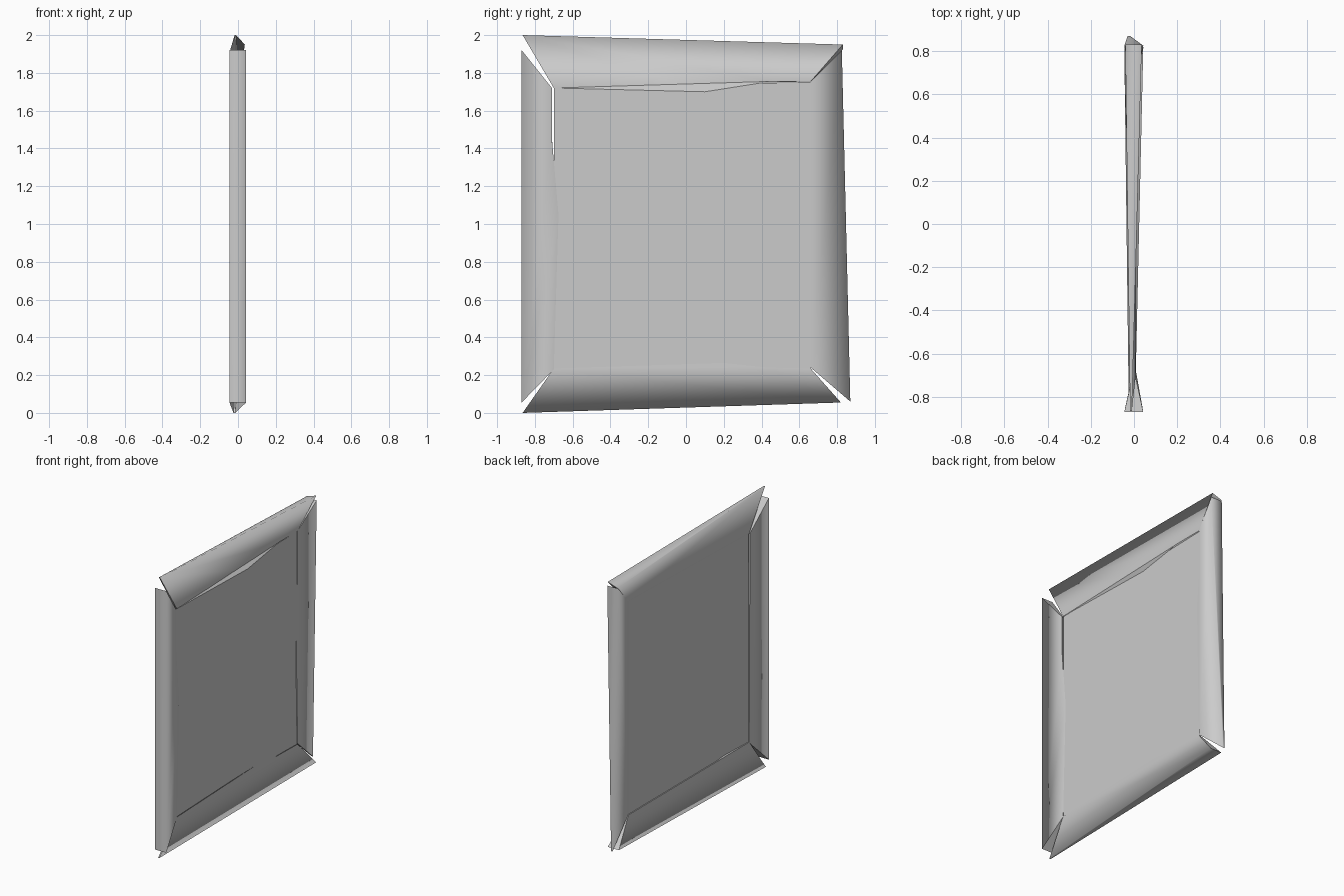
import bpy

if "Cube" in bpy.data.objects:
    bpy.data.objects.remove(bpy.data.objects["Cube"])


def mesh_object(name, verts, faces, smooth_count=0):
    mesh = bpy.data.meshes.new(name)
    mesh.from_pydata(verts, [], faces)
    for i, p in enumerate(mesh.polygons):
        p.use_smooth = i < smooth_count
    mesh.update()
    obj = bpy.data.objects.new(name, mesh)
    bpy.context.collection.objects.link(obj)
    return obj


def rail(name, start, end, inner, flip):
    """Wedge moulding: start/end = (front, back) outer corners, inner = (y, z) lip points."""
    n = len(inner)
    front_lip = [(0.008, y, z) for y, z in inner]
    back_lip = [(-0.008, y, z) for y, z in (inner[0], inner[-1])]
    verts = [*start, *end, *front_lip, *back_lip]
    lip = list(range(4, 4 + n))
    b0, b1 = 4 + n, 5 + n
    first, last = lip[0], lip[-1]
    faces = [[0, 2, *reversed(lip)],        # front slope
             [1, 3, 2, 0],                  # outer side
             [3, 1, b0, b1],                # back slope
             [first, *lip[1:], b1, b0],     # inner lip
             [0, first, b0, 1],             # mitred ends
             [2, 3, b1, last]]
    if flip:
        faces = [f[::-1] for f in faces]
    return mesh_object(name, verts, faces, 3)


# Thin flat panel
px, y0, y1, z0, z1 = 0.003, -0.70, 0.66, 0.232, 1.755
panel_verts = [(x, y, z) for x in (-px, px) for y, z in
               ((y0, z0), (y1, z0), (y1, z1 - 0.003), (y0, z1 - 0.035))]
mesh_object("panel", panel_verts,
            [(0, 3, 2, 1), (4, 5, 6, 7), (0, 1, 5, 4), (1, 2, 6, 5), (2, 3, 7, 6), (3, 0, 4, 7)])

# Four uneven frame rails
rail("left_rail",
     [(0.043, -0.87, 0.055), (-0.045, -0.87, 0.055)],
     [(0.043, -0.87, 1.92), (-0.045, -0.87, 1.92)],
     [(-0.70, 0.23), (-0.675, 1.05), (-0.71, 1.45), (-0.71, 1.72)], True)
rail("right_rail",
     [(-0.018, 0.87, 0.06), (-0.03, 0.87, 0.06)],
     [(0.043, 0.825, 1.92), (-0.045, 0.825, 1.92)],
     [(0.66, 0.24), (0.64, 1.20), (0.66, 1.42), (0.66, 1.755)], False)
rail("top_rail",
     [(-0.01, -0.865, 2.0), (-0.018, -0.865, 2.0)],
     [(0.036, 0.83, 1.95), (-0.04, 0.83, 1.925)],
     [(-0.70, 1.72), (0.10, 1.70), (0.45, 1.755), (0.66, 1.755)], True)
rail("bottom_rail",
     [(-0.015, -0.865, 0.0), (-0.024, -0.865, 0.0)],
     [(0.043, 0.82, 0.055), (-0.045, 0.82, 0.055)],
     [(-0.70, 0.235), (0.20, 0.265), (0.43, 0.24), (0.66, 0.235)], False)

# Consistent outward normals
import bmesh
for obj in bpy.context.collection.objects:
    bm = bmesh.new()
    bm.from_mesh(obj.data)
    bmesh.ops.recalc_face_normals(bm, faces=bm.faces)
    bm.to_mesh(obj.data)
    bm.free()
